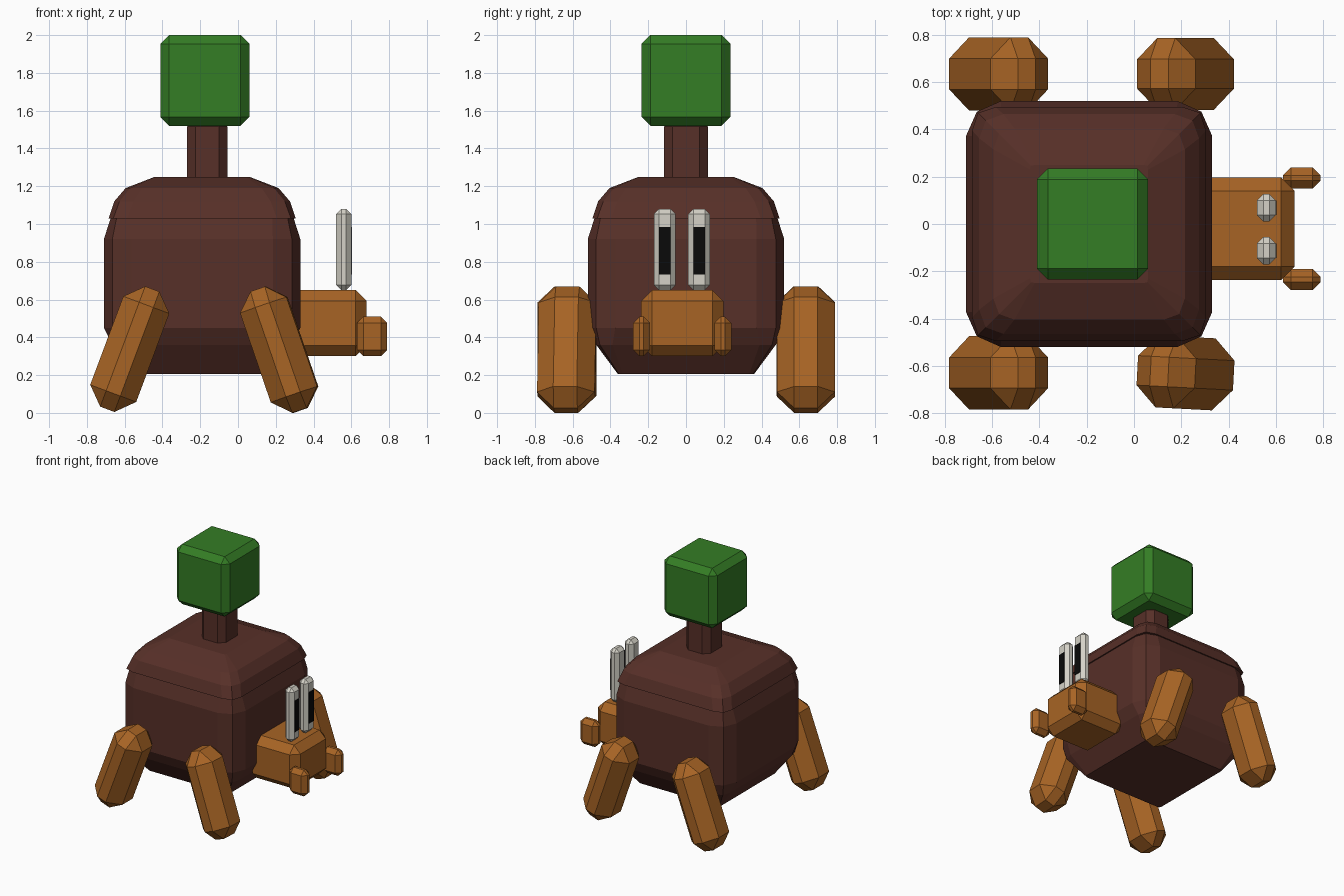
import bpy, bmesh, math
from mathutils import Matrix, Vector

if "Cube" in bpy.data.objects:
    bpy.data.objects.remove(bpy.data.objects["Cube"])


def material(name, rgb):
    m = bpy.data.materials.new(name)
    m.diffuse_color = (*rgb, 1)
    m.use_nodes = True
    m.node_tree.nodes["Principled BSDF"].inputs["Base Color"].default_value = m.diffuse_color
    return m


BROWN = material("dark brown", (0.095, 0.029, 0.021))
ORANGE = material("orange brown", (0.39, 0.127, 0.018))
GREEN = material("leaf green", (0.034, 0.205, 0.018))
WHITE = material("bone white", (0.66, 0.64, 0.57))
BLACK = material("black", (0.003, 0.003, 0.003))


def finish(bm, name, mat):
    bmesh.ops.recalc_face_normals(bm, faces=bm.faces)
    mesh = bpy.data.meshes.new(name)
    bm.to_mesh(mesh)
    bm.free()
    mesh.materials.append(mat)
    obj = bpy.data.objects.new(name, mesh)
    bpy.context.collection.objects.link(obj)
    return obj


def block(name, centre, size, bevel, mat, tilt=0.0, spin=0.0):
    """Box with chamfered edges, tilted about y and spun about z."""
    bm = bmesh.new()
    bmesh.ops.create_cube(bm, size=1)
    bmesh.ops.scale(bm, vec=size, verts=bm.verts)
    if bevel:
        bmesh.ops.bevel(bm, geom=bm.edges[:], offset=bevel, segments=1,
                        affect='EDGES', profile=0.5)
    turn = Matrix.Rotation(math.radians(spin), 4, 'Z') @ Matrix.Rotation(math.radians(tilt), 4, 'Y')
    bmesh.ops.transform(bm, matrix=Matrix.Translation(Vector(centre)) @ turn, verts=bm.verts)
    return finish(bm, name, mat)


def ring_solid(name, centre_x, rings, mat):
    """Stack of rounded squares; each ring is (height, half width, flat share)."""
    bm = bmesh.new()
    loops = []
    for z, h, flat in rings:
        corner = ((h, h * flat), (h * (0.55 + 0.45 * flat + 0.04),) * 2, (h * flat, h))
        if flat > 0.85:
            corner = ((h, h * flat), (h * 0.985,) * 2, (h * flat, h))
        loop = []
        for k in range(4):
            turn = Matrix.Rotation(k * math.pi / 2, 2)
            for p in corner:
                q = turn @ Vector(p)
                loop.append(bm.verts.new((q.x + centre_x, q.y, z)))
        loops.append(loop)
    for a, b in zip(loops, loops[1:]):
        n = len(a)
        for i in range(n):
            j = (i + 1) % n
            bm.faces.new((a[i], a[j], b[j], b[i]))
    bm.faces.new(loops[0])
    bm.faces.new(loops[-1])
    return finish(bm, name, mat)


# Rounded body and the soil cap overhanging it
ring_solid("body", -0.19, [(0.205, 0.36, 0.93), (0.36, 0.475, 0.82), (0.45, 0.52, 0.72),
                           (0.92, 0.52, 0.72), (1.06, 0.475, 0.78)], BROWN)
ring_solid("body_cap", -0.19, [(1.03, 0.495, 0.8), (1.12, 0.465, 0.78), (1.19, 0.405, 0.78),
                               (1.25, 0.25, 0.92)], BROWN)

# Tree on the back
block("tree_trunk", (-0.163, 0, 1.38), (0.215, 0.235, 0.36), 0.045, BROWN)
block("tree_crown", (-0.175, 0, 1.76), (0.47, 0.47, 0.48), 0.046, GREEN)

# Head reaching out to the right
block("head", (0.46, -0.02, 0.475), (0.44, 0.435, 0.35), 0.057, ORANGE)

# Tusks, eyes and pupils in pairs either side of the head
for side, label in ((-1, "near"), (1, "far")):
    block(f"{label}_tusk", (0.71, -0.02 + side * 0.215, 0.405), (0.16, 0.09, 0.21), 0.034, ORANGE)
    eye_y = -0.022 + side * 0.091
    block(f"{label}_eye", (0.56, eye_y, 0.865), (0.08, 0.115, 0.43), 0.027, WHITE)
    block(f"{label}_pupil", (0.6, eye_y, 0.858), (0.008, 0.061, 0.25), 0, BLACK)

# Four splayed legs
for y, row in ((-0.63, "front"), (0.635, "back")):
    block(f"{row}_left_leg", (-0.573, y, 0.348), (0.26, 0.31, 0.68), 0.09, ORANGE, tilt=20.5)
    block(f"{row}_right_leg", (0.218, y, 0.345), (0.26, 0.305, 0.68), 0.09, ORANGE,
          tilt=-19, spin=-3 if y < 0 else 0)

# Rest the lowest foot exactly on the ground
bpy.context.view_layer.update()
low = min(v.co.z for o in bpy.context.scene.objects for v in o.data.vertices)
for o in bpy.context.scene.objects:
    if o.name.endswith("leg"):
        o.location.z -= low
